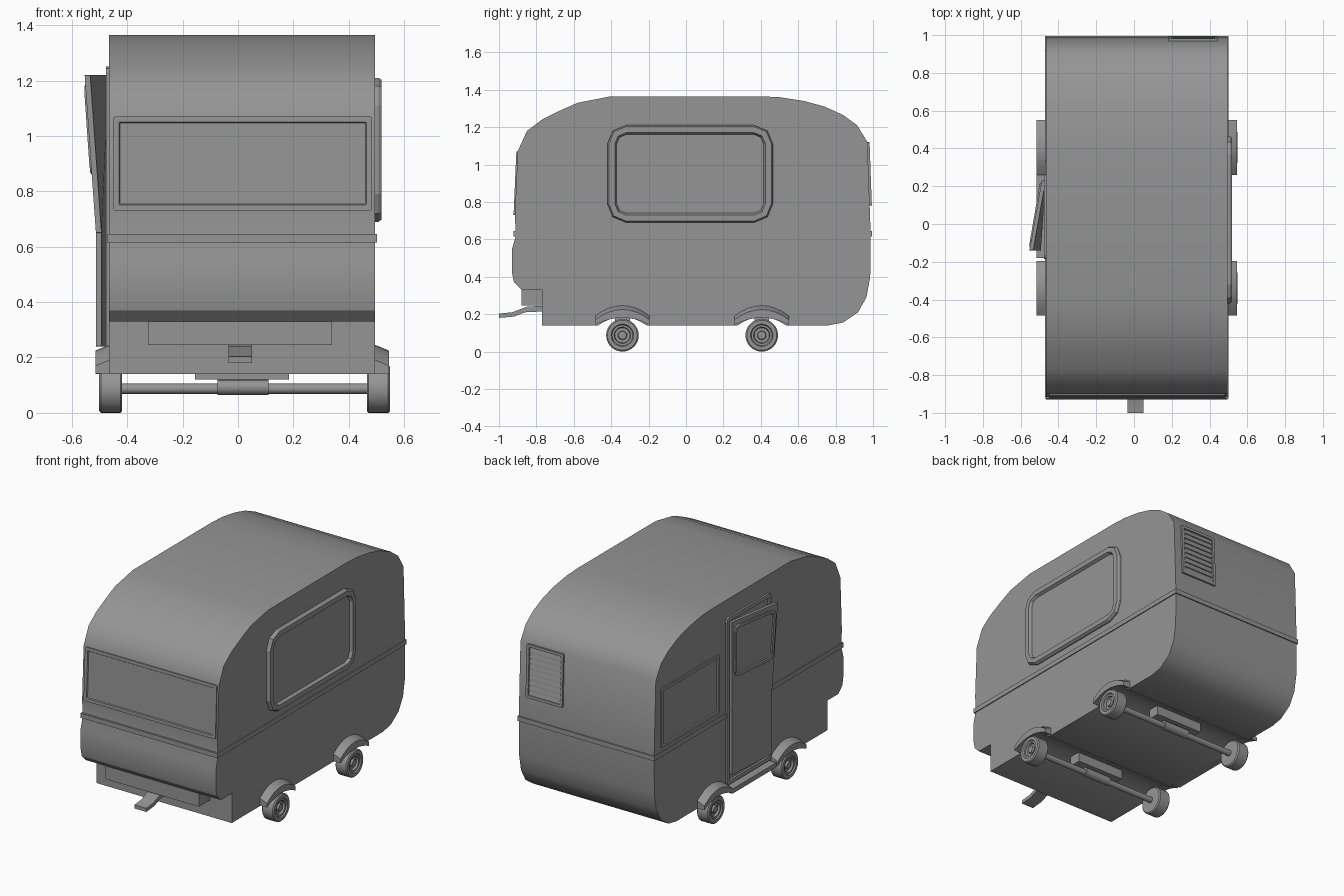
import bpy, bmesh, math
from mathutils import Matrix, Vector

if "Cube" in bpy.data.objects:
    bpy.data.objects.remove(bpy.data.objects["Cube"])

grey = bpy.data.materials.new("plain_grey")
grey.use_nodes = True
colour = (0.3, 0.3, 0.3, 1)
grey.diffuse_color = colour
grey.node_tree.nodes["Principled BSDF"].inputs["Base Color"].default_value = colour

LEFT, RIGHT = 0.495, -0.465      # body sides
MID = (LEFT + RIGHT) / 2
AXLES = {"front": -0.34, "rear": 0.405}


def finish(name, bm, smooth=True):
    bmesh.ops.recalc_face_normals(bm, faces=bm.faces)
    mesh = bpy.data.meshes.new(name)
    bm.to_mesh(mesh)
    bm.free()
    mesh.materials.append(grey)
    obj = bpy.data.objects.new(name, mesh)
    bpy.context.collection.objects.link(obj)
    if smooth:
        bpy.ops.object.select_all(action="DESELECT")
        obj.select_set(True)
        bpy.context.view_layer.objects.active = obj
        bpy.ops.object.shade_smooth_by_angle(angle=math.radians(32))
    return obj


def loft(name, loops, smooth=True):
    """Skin a row of equal closed loops and cap both ends."""
    bm = bmesh.new()
    rings = [[bm.verts.new(p) for p in loop] for loop in loops]
    for a, b in zip(rings, rings[1:]):
        for i in range(len(a)):
            j = (i + 1) % len(a)
            bm.faces.new((a[i], a[j], b[j], b[i]))
    bm.faces.new(rings[0])
    bm.faces.new(rings[-1])
    return finish(name, bm, smooth)


def prism(name, outline, x0, x1):
    """Side outline of (y, z) points pulled across x."""
    return loft(name, [[(x, y, z) for y, z in outline] for x in (x0, x1)])


def box(name, x, y, z, tilt=0):
    size = Vector((x[1] - x[0], y[1] - y[0], z[1] - z[0]))
    centre = Vector((sum(x), sum(y), sum(z))) / 2
    bm = bmesh.new()
    bmesh.ops.create_cube(bm, size=1, matrix=Matrix.Translation(centre)
                          @ Matrix.Rotation(tilt, 4, "X") @ Matrix.Diagonal(size).to_4x4())
    return finish(name, bm, False)


def rounded(w, h, r, seg):
    pts = []
    for k, (sx, sy) in enumerate(((1, 1), (-1, 1), (-1, -1), (1, -1))):
        for s in range(seg + 1):
            a = math.pi / 2 * (k + s / seg)
            pts.append((sx * (w / 2 - r) + r * math.cos(a), sy * (h / 2 - r) + r * math.sin(a)))
    return pts


def panel(name, size, r, levels, centre, across, up, bend=None):
    """Framed panel: each level is (inset, height above the surface)."""
    across, up = Vector(across).normalized(), Vector(up).normalized()
    out = across.cross(up)
    loops = []
    for inset, height in levels:
        pts = rounded(size[0] - 2 * inset, size[1] - 2 * inset, max(r - inset, 0.004), 2)
        loop = [Vector(centre) + across * u + up * v + out * height for u, v in pts]
        loops.append([bend(p) for p in loop] if bend else loop)
    return loft(name, loops, False)


def lathe(name, profile, centre, side, steps=32):
    """Spin (x, radius) points about an axle."""
    loops = []
    for x, r in profile:
        ring = [2 * math.pi * i / steps for i in range(steps)]
        loops.append([(centre[0] + side * x, centre[1] + r * math.cos(a),
                       centre[2] + r * math.sin(a)) for a in ring])
    return loft(name, loops)


# Body shell, with a shallow arch across the floor over each axle
STATIONS = [i / 4 for i in range(-4, 5)]
floor = [(-0.77, 0.14)]
for cy in AXLES.values():
    floor += [(cy + 0.13 * t, 0.14 + 0.045 * (1 - t * t)) for t in STATIONS]
shell = floor + [
    (0.76, 0.14), (0.84, 0.155), (0.92, 0.21), (0.965, 0.29), (0.985, 0.4),
    (0.987, 0.64), (0.97, 1.12), (0.915, 1.21), (0.84, 1.265), (0.74, 1.31),
    (0.63, 1.34), (0.5, 1.36), (0.39, 1.365), (-0.4, 1.365), (-0.58, 1.33),
    (-0.67, 1.29), (-0.77, 1.24), (-0.85, 1.18), (-0.9, 1.07), (-0.915, 0.73),
    (-0.91, 0.62), (-0.93, 0.55), (-0.93, 0.42), (-0.92, 0.37), (-0.88, 0.33), (-0.77, 0.33)]
prism("body_shell", shell, RIGHT, LEFT)
box("belt_trim", (RIGHT - 0.006, LEFT + 0.006), (-0.923, 0.994), (0.615, 0.645))

# Front locker and tow hitch
box("front_locker", (-0.325, 0.34), (-0.88, -0.76), (0.245, 0.335))
prism("tow_hitch", [(-1, 0.18), (-0.92, 0.187), (-0.86, 0.21), (-0.76, 0.215), (-0.76, 0.245),
                    (-0.85, 0.24), (-0.93, 0.21), (-1, 0.203)], -0.035, 0.05)

# Windows
panel("side_window_left", (0.885, 0.52), 0.1,
      [(0, -0.01), (0, 0.012), (0.008, 0.024), (0.04, 0.024), (0.05, 0.006)],
      (LEFT, 0.022, 0.95), (0, 1, 0), (0, 0, 1))
thin_frame = [(0, -0.01), (0, 0.007), (0.02, 0.007), (0.024, 0.001)]
panel("side_window_right", (0.59, 0.38), 0.01, thin_frame,
      (RIGHT, 0.625, 0.86), (0, -1, 0), (0, 0, 1))
panel("front_window", (0.935, 0.34), 0.008, thin_frame,
      (MID + 0.002, -0.9075, 0.9), (1, 0, 0), (0, 0.015, 0.34))

# Rear vent with slats
back_up = (0, -0.017, 0.48)
panel("rear_vent_frame", (0.26, 0.34), 0.006, [(0, -0.01), (0, 0.01), (0.018, 0.01), (0.02, 0.001)],
      (0.313, 0.9775, 0.95), (-1, 0, 0), back_up)
for i in range(9):
    z = 0.813 + i * 0.034
    y = 0.982 - (z - 0.813) * 0.035
    box(f"rear_vent_slat_{i + 1}", (0.203, 0.423), (y - 0.004, y + 0.004), (z - 0.015, z + 0.015), 0.25)

# Door surround, step and the leaf standing ajar
panel("door_surround", (0.45, 1.07), 0.02, [(0, -0.01), (0, 0.012), (0.025, 0.012), (0.027, 0.001)],
      (RIGHT, 0.04, 0.715), (0, -1, 0), (0, 0, 1))
box("door_step", (-0.515, RIGHT), (-0.18, 0.265), (0.14, 0.17))


def ajar(p):
    swing = 0.025 + 0.04 * max(0, (p.z - 0.65) / 0.56)
    return Vector((p.x - swing * (0.23 - p.y) / 0.37, p.y, p.z))


slab = [(0, -0.012), (0, 0.008)]
for name, z0, z1 in (("lower", 0.24, 0.65), ("upper", 0.65, 1.22)):
    panel(f"door_leaf_{name}", (0.37, z1 - z0), 0.004, slab,
          (-0.48, 0.045, (z0 + z1) / 2), (0, -1, 0), (0, 0, 1), ajar)
panel("door_window", (0.34, 0.33), 0.04, [(0, 0), (0, 0.016), (0.018, 0.016), (0.022, 0.01)],
      (-0.48, 0.045, 1.025), (0, -1, 0), (0, 0, 1), ajar)

# Running gear
tyre = [(-0.042, 0.06), (-0.042, 0.08), (-0.035, 0.087), (0.035, 0.087), (0.042, 0.08),
        (0.042, 0.06), (0.034, 0.055), (0.034, 0.044), (0.02, 0.04), (0.02, 0.024),
        (0.034, 0.021), (0.034, 0.006)]
for end, cy in AXLES.items():
    lathe(f"{end}_axle", [(-0.47, 0.019), (0.47, 0.019)], (MID + 0.01, cy, 0.087), 1, 16)
    lathe(f"{end}_axle_sleeve", [(-0.092, 0.028), (0.092, 0.028)], (0.018, cy, 0.092), 1, 16)
    box(f"{end}_axle_mount", (-0.155, 0.185), (cy - 0.04, cy + 0.04), (0.12, 0.19))
    for side, sign, wheel_x, body_x in (("left", 1, 0.507, LEFT), ("right", -1, -0.46, RIGHT)):
        lathe(f"{end}_{side}_wheel", tyre, (wheel_x, cy, 0.087), sign)
        # Flared wheel arch with a sloping top
        inner, outer = body_x - sign * 0.01, body_x + sign * 0.05
        loops = []
        for t in STATIONS:
            y, rise = cy + 0.145 * t, 1 - t * t
            low, lip, top = 0.143 + 0.038 * rise, 0.17 + 0.055 * rise, 0.195 + 0.055 * rise
            loops.append([(inner, y, low), (outer, y, low), (outer, y, lip), (inner, y, top)])
        loft(f"{end}_{side}_wheel_arch", loops)
